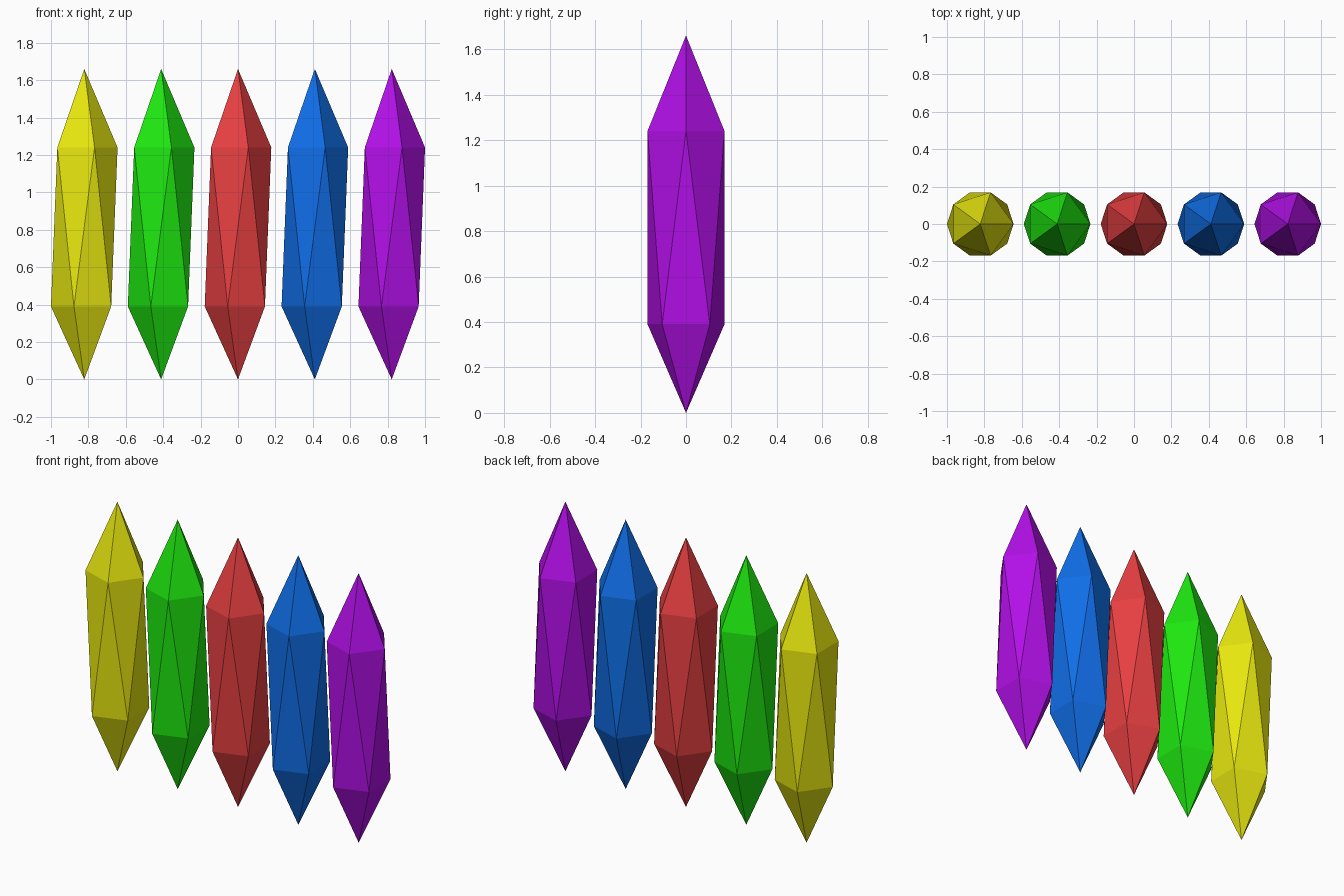
import bpy, bmesh
from math import cos, sin, pi

if "Cube" in bpy.data.objects:
    bpy.data.objects.remove(bpy.data.objects["Cube"])

SIDES = 5
RADIUS = 0.178
SPACING = 0.411
LOW_Z, HIGH_Z, TIP_Z = 0.39, 1.24, 1.66


def ring(bm, z, offset):
    step = 2 * pi / SIDES
    return [bm.verts.new((RADIUS * cos(step * (i + offset)),
                          RADIUS * sin(step * (i + offset)), z))
            for i in range(SIDES)]


def crystal(name, x, color):
    bm = bmesh.new()
    bottom = bm.verts.new((0, 0, 0))
    tip = bm.verts.new((0, 0, TIP_Z))
    low = ring(bm, LOW_Z, 0.5)     # turned half a step against the upper ring
    high = ring(bm, HIGH_Z, 0)
    for i in range(SIDES):
        j = (i + 1) % SIDES
        bm.faces.new((bottom, low[j], low[i]))      # lower point
        bm.faces.new((low[i], high[j], high[i]))    # twisted body
        bm.faces.new((low[i], low[j], high[j]))
        bm.faces.new((high[i], high[j], tip))       # upper point
    bmesh.ops.recalc_face_normals(bm, faces=bm.faces)
    mesh = bpy.data.meshes.new(name)
    bm.to_mesh(mesh)
    bm.free()
    mat = bpy.data.materials.new(name + "_color")
    mat.diffuse_color = (*color, 1)
    mat.use_nodes = True
    mat.node_tree.nodes["Principled BSDF"].inputs["Base Color"].default_value = mat.diffuse_color
    mesh.materials.append(mat)
    obj = bpy.data.objects.new(name, mesh)
    obj.location.x = x
    bpy.context.collection.objects.link(obj)


# Row of five crystals, left to right
colors = {
    "yellow_crystal": (0.80, 0.80, 0.005),
    "green_crystal": (0.013, 0.80, 0.005),
    "red_crystal": (0.80, 0.05, 0.053),
    "blue_crystal": (0.005, 0.155, 0.80),
    "purple_crystal": (0.445, 0.005, 0.80),
}
for k, (name, color) in enumerate(colors.items()):
    crystal(name, (k - 2) * SPACING, color)
